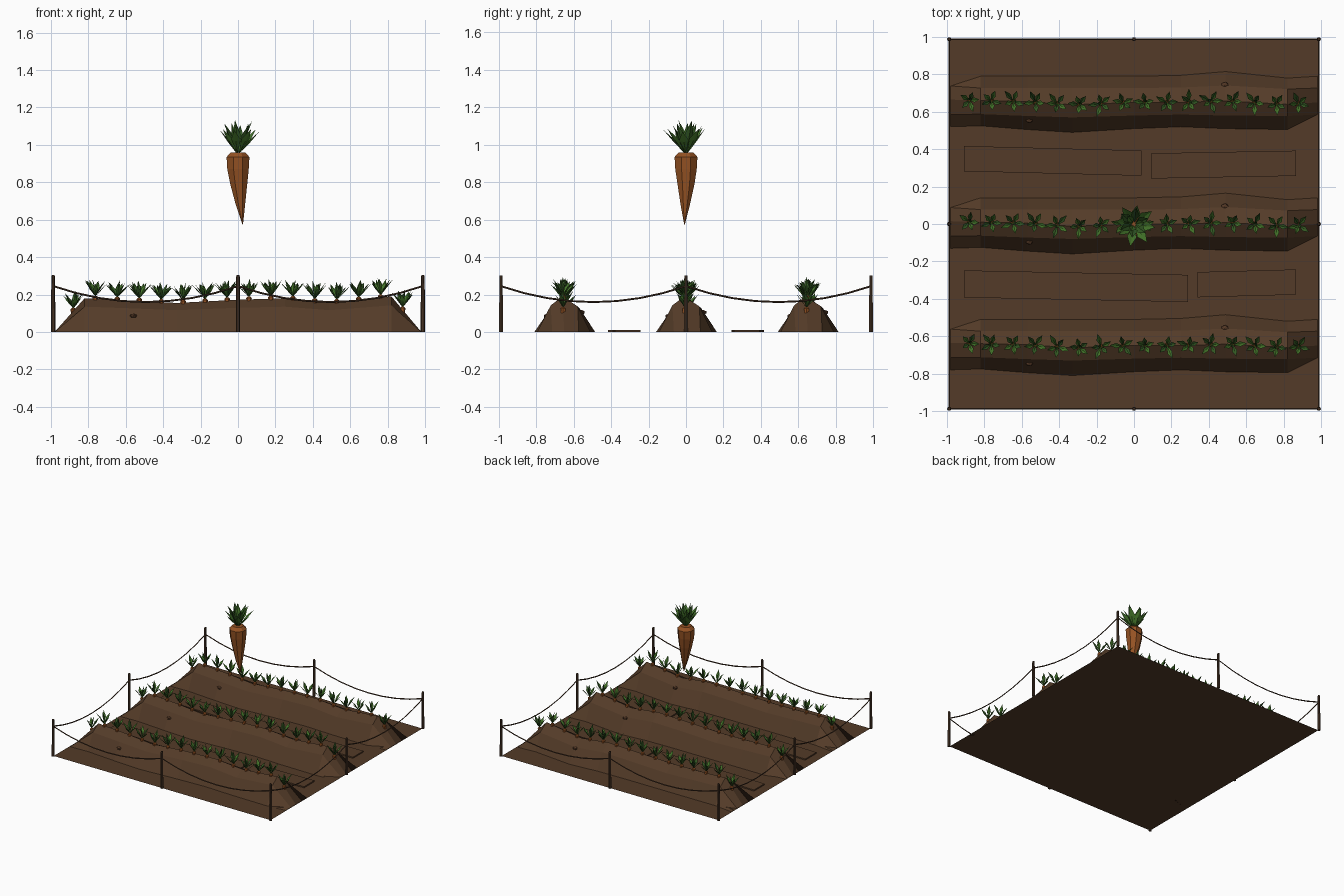
import bpy, bmesh, math, random
from mathutils import Vector

if "Cube" in bpy.data.objects:
    bpy.data.objects.remove(bpy.data.objects["Cube"])

random.seed(7)


def mat(name, r, g, b):
    m = bpy.data.materials.new(name)
    m.diffuse_color = (r, g, b, 1)
    m.use_nodes = True
    m.node_tree.nodes["Principled BSDF"].inputs["Base Color"].default_value = m.diffuse_color
    return m


SOIL = mat("soil", 0.088, 0.044, 0.021)
WOOD = mat("dark wood", 0.060, 0.032, 0.017)
ROPE = mat("rope", 0.075, 0.038, 0.020)
ORANGE = mat("carrot orange", 0.30, 0.085, 0.017)
GREEN = mat("leaf green", 0.055, 0.17, 0.022)
DARK = mat("deep leaf green", 0.035, 0.105, 0.018)
STONE = mat("clod brown", 0.085, 0.038, 0.018)


def finish(name, bm, *mats, normals=True):
    if normals:
        bmesh.ops.recalc_face_normals(bm, faces=bm.faces)
    me = bpy.data.meshes.new(name)
    bm.to_mesh(me)
    bm.free()
    for m in mats:
        me.materials.append(m)
    ob = bpy.data.objects.new(name, me)
    bpy.context.collection.objects.link(ob)
    return ob


def loft(bm, rings, closed=True, caps=True):
    """Skin a list of point rings."""
    vs = [[bm.verts.new(p) for p in r] for r in rings]
    n = len(vs[0])
    for a, b in zip(vs, vs[1:]):
        for i in range(n if closed else n - 1):
            j = (i + 1) % n
            bm.faces.new((a[i], a[j], b[j], b[i]))
    if closed and caps:
        bm.faces.new(vs[0][::-1])
        bm.faces.new(vs[-1])


def circle(c, r, n, turn=0.0):
    return [(c[0] + r * math.cos(turn + math.tau * i / n),
             c[1] + r * math.sin(turn + math.tau * i / n), c[2]) for i in range(n)]


def leaf(bm, base, ang, lean, length, width, index):
    """Folded diamond leaf that grows from base, leaning outwards."""
    out = Vector((math.cos(ang), math.sin(ang), 0))
    side = Vector((-out.y, out.x, 0))
    up = Vector((0, 0, 1))
    d = out * math.sin(lean) + up * math.cos(lean)
    nrm = up * math.sin(lean) - out * math.cos(lean)
    base = Vector(base)
    mid = base + d * length * 0.55 - nrm * width * 0.3
    b, m, t = (bm.verts.new(p) for p in (base, mid, base + d * length + out * length * 0.08))
    for s in (-1, 1):
        e = bm.verts.new(base + d * length * 0.6 + side * width * s)
        f = bm.faces.new((b, m, e) if s < 0 else (b, e, m))
        g = bm.faces.new((m, t, e) if s < 0 else (m, e, t))
        f.material_index = g.material_index = index


# Ground sheet
bm = bmesh.new()
bmesh.ops.create_grid(bm, x_segments=1, y_segments=1, size=0.985)
finish("ground", bm, SOIL)

# Soil ridges, each with two clods
STATIONS = [-0.98, -0.82, -0.57, -0.33, 0, 0.25, 0.49, 0.82, 0.98]
CREST = [0, 0.18, 0.168, 0.155, 0.172, 0.18, 0.155, 0.19, 0]
SWAY = [0.015, 0.01, 0.005, -0.012, 0.0, 0.0, 0.008, -0.01, 0.0]
FRONT = [-0.13, -0.125, -0.145, -0.16, -0.14, -0.13, -0.14, -0.145, -0.13]
BACK = [0.16, 0.14, 0.14, 0.14, 0.14, 0.145, 0.165, 0.13, 0.14]
ROWS = [("front", -0.65), ("middle", 0.0), ("back", 0.65)]


def crest_at(x):
    for i in range(len(STATIONS) - 1):
        if x <= STATIONS[i + 1]:
            t = (x - STATIONS[i]) / (STATIONS[i + 1] - STATIONS[i])
            return (SWAY[i] + t * (SWAY[i + 1] - SWAY[i]),
                    CREST[i] + t * (CREST[i + 1] - CREST[i]))


for label, y0 in ROWS:
    bm = bmesh.new()
    loft(bm, [[(x, y0 + f, 0), (x, y0 + f * 0.5, h * 0.75), (x, y0 + s, h),
               (x, y0 + b * 0.55, h * 0.72), (x, y0 + b, 0)]
              for x, h, s, f, b in zip(STATIONS, CREST, SWAY, FRONT, BACK)], closed=False)
    for f in bm.faces:
        f.normal_update()
        if f.normal.z < 0:
            f.normal_flip()
    finish(label + "_ridge", bm, SOIL, normals=False)
    for k, (x, y, z) in enumerate([(-0.56, -0.092, 0.085), (0.485, 0.092, 0.105)]):
        bm = bmesh.new()
        bmesh.ops.create_icosphere(bm, subdivisions=1, radius=0.022)
        bmesh.ops.scale(bm, vec=(1, 0.9, 0.6), verts=bm.verts)
        bmesh.ops.translate(bm, vec=(x, y0 + y, z), verts=bm.verts)
        finish(f"{label}_clod_{k}", bm, STONE)

# Flat boards in the furrows
for k, (x0, x1, ya, yb) in enumerate([(-0.91, 0.04, 0.27, 0.405), (0.09, 0.865, 0.25, 0.385),
                                      (-0.91, 0.29, -0.405, -0.26), (0.34, 0.865, -0.385, -0.25)]):
    t = 0.012 if x0 < 0 else -0.007
    ring = [(x0, ya + t), (x1, ya - t), (x1, yb - t), (x0, yb + t)]
    bm = bmesh.new()
    loft(bm, [[(x, y, z) for x, y in ring] for z in (0.001, 0.011)])
    finish(f"furrow_board_{k}", bm, SOIL)

# Crop rows: root crowns and leaf tufts
for label, y0 in ROWS:
    roots, tufts = bmesh.new(), bmesh.new()
    for i in range(16):
        x = -0.88 + i * 1.76 / 15
        s, h = crest_at(x)
        c = (x, y0 + s, h)
        loft(roots, [circle((x, y0 + s, h + dz), r, 6)
                     for dz, r in ((-0.03, 0.012), (0.008, 0.015), (0.016, 0.007))])
        a0 = i * 2.4
        for k in range(5):
            leaf(tufts, (c[0], c[1], h + 0.012), a0 + k * math.tau / 5 + random.uniform(-.2, .2),
                 random.uniform(0.45, 0.72), random.uniform(0.08, 0.105), 0.014, k % 2)
        leaf(tufts, (c[0], c[1], h + 0.012), a0 + 1, 0.1, 0.098, 0.011, 1)
    finish(label + "_carrot_tops", roots, ORANGE)
    finish(label + "_leaf_tufts", tufts, GREEN, DARK, normals=False)

# Large floating carrot with its foliage
bm = bmesh.new()
loft(bm, [circle((x, y, z), r, 8, math.pi / 8) for x, y, z, r in
          [(0.025, -0.008, 0.575, 0.002), (0.013, -0.004, 0.68, 0.027), (0.004, 0, 0.79, 0.049),
           (0, 0, 0.87, 0.062), (0, 0, 0.935, 0.066), (0, 0, 0.96, 0.042)]])
finish("large_carrot", bm, ORANGE)
bm = bmesh.new()
for n, lean, length, width, lift, idx in [(8, 0.62, 0.155, 0.026, 0, 0), (6, 0.38, 0.175, 0.024, 0, 1),
                                          (3, 0.14, 0.175, 0.02, 0, 0)]:
    for k in range(n):
        a = k * math.tau / n + lean
        leaf(bm, (0.008 * math.cos(a), 0.008 * math.sin(a), 0.955 + lift), a,
             lean + random.uniform(-.08, .08), length * random.uniform(.93, 1.05), width, idx)
finish("large_carrot_leaves", bm, GREEN, DARK, normals=False)

# Fence posts around the edge, joined by sagging ropes
E = 0.988
CORNERS = [(-E, -E), (0, -E), (E, -E), (E, 0), (E, E), (0, E), (-E, E), (-E, 0)]
for k, (x, y) in enumerate(CORNERS):
    bm = bmesh.new()
    loft(bm, [circle((x, y, z), r, 6) for z, r in ((0, 0.012), (0.295, 0.010), (0.303, 0.007))])
    finish(f"fence_post_{k}", bm, WOOD)
    x2, y2 = CORNERS[(k + 1) % 8]
    cu = bpy.data.curves.new(f"rope_{k}", 'CURVE')
    cu.dimensions = '3D'
    cu.bevel_depth = 0.005
    cu.bevel_resolution = 0
    sp = cu.splines.new('POLY')
    sp.points.add(8)
    for i, p in enumerate(sp.points):
        t = i / 8
        p.co = (x + (x2 - x) * t, y + (y2 - y) * t, 0.245 - 0.085 * 4 * t * (1 - t), 1)
    cu.materials.append(ROPE)
    bpy.context.collection.objects.link(bpy.data.objects.new(f"rope_{k}", cu))
